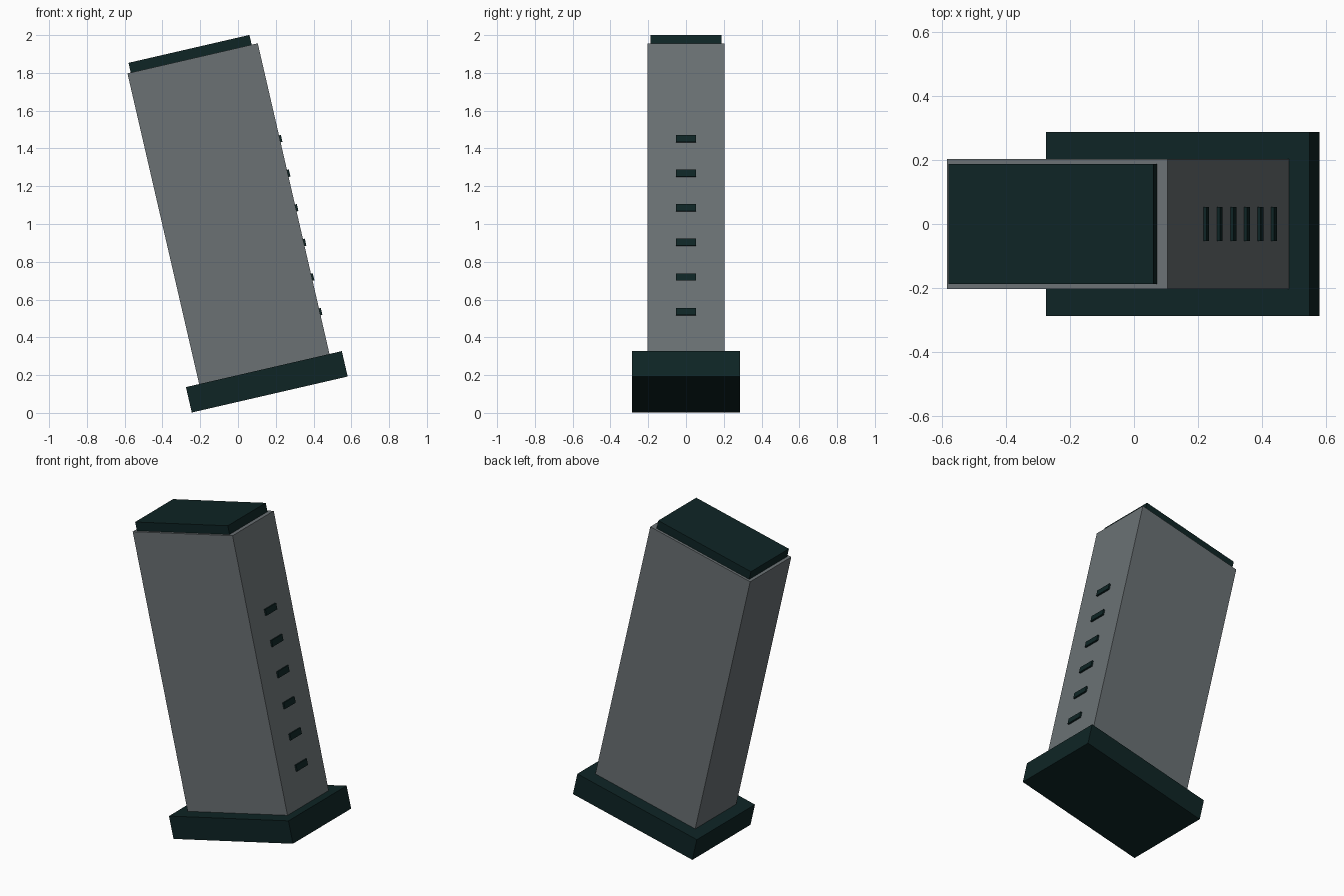
import bpy
import math
from mathutils import Matrix

cube = bpy.data.objects.get("Cube")
if cube:
    bpy.data.objects.remove(cube, do_unlink=True)

TILT = Matrix.Rotation(math.radians(-13), 4, 'Y')


def material(name, rgb):
    m = bpy.data.materials.new(name)
    m.use_nodes = True
    m.diffuse_color = (*rgb, 1)
    bsdf = m.node_tree.nodes["Principled BSDF"]
    bsdf.inputs["Base Color"].default_value = (*rgb, 1)
    bsdf.inputs["Roughness"].default_value = 0.6
    return m


grey = material("steel grey", (0.145, 0.165, 0.175))
dark = material("dark teal black", (0.0045, 0.018, 0.0185))


def block(name, x0, x1, half_width, z0, z1, mat):
    """Box given in the untilted frame, then leaned over."""
    bpy.ops.mesh.primitive_cube_add(size=1)
    ob = bpy.context.object
    ob.name = name
    place = Matrix.Translation(((x0 + x1) / 2, 0, (z0 + z1) / 2))
    size = Matrix.Diagonal((x1 - x0, 2 * half_width, z1 - z0, 1))
    ob.data.transform(TILT @ place @ size)
    ob.data.materials.append(mat)
    return ob


# Main parts
block("base_plate", -0.238, 0.609, 0.287, 0.057, 0.195, dark)
block("body", -0.166, 0.542, 0.203, 0.19, 1.883, grey)
block("top_cap", -0.148, 0.509, 0.187, 1.87, 1.936, dark)

# Row of raised slots on the sloping side
for i in range(6):
    z = 0.424 + 0.188 * i
    block(f"side_slot_{i + 1}", 0.535, 0.552, 0.053, z - 0.019, z + 0.019, dark)
